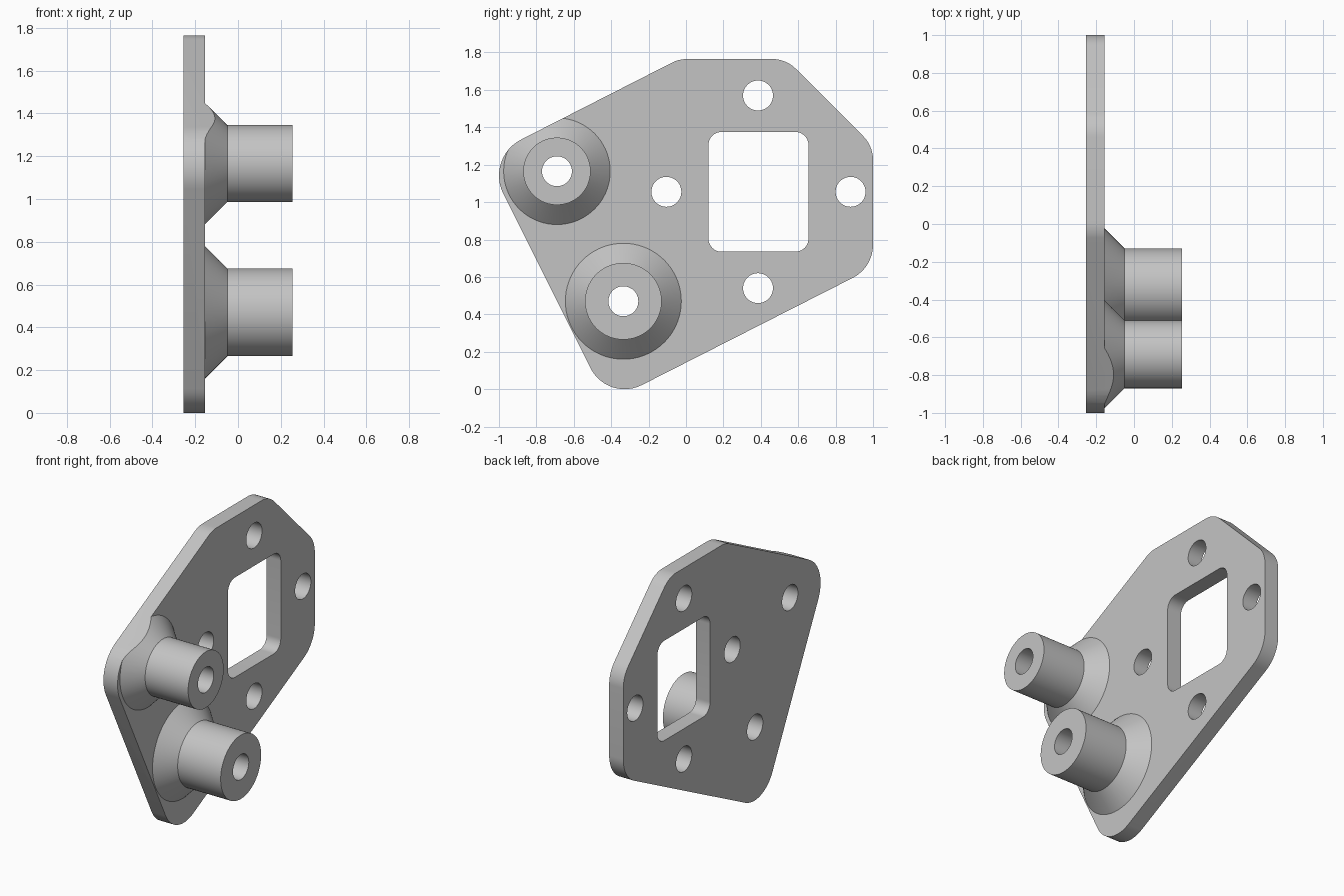
import bpy, bmesh, math
from mathutils import Vector, Matrix

cube = bpy.data.objects.get("Cube")
if cube:
    bpy.data.objects.remove(cube, do_unlink=True)

FACE_X, BACK_X, TIP_X = -0.155, -0.255, 0.255   # plate faces and boss tips
HOLE_R = 0.08

grey = bpy.data.materials.new("plain grey")
grey.use_nodes = True
grey.diffuse_color = (0.55, 0.55, 0.55, 1)
grey.node_tree.nodes["Principled BSDF"].inputs["Base Color"].default_value = grey.diffuse_color


def add_object(name, bm):
    bmesh.ops.recalc_face_normals(bm, faces=bm.faces)
    mesh = bpy.data.meshes.new(name)
    bm.to_mesh(mesh)
    bm.free()
    mesh.materials.append(grey)
    obj = bpy.data.objects.new(name, mesh)
    bpy.context.collection.objects.link(obj)
    return obj


def rounded(corners, steps=12):
    """Replace each (y, z, radius) corner by an arc."""
    points = []
    for i, (y, z, r) in enumerate(corners):
        p = Vector((y, z))
        a = (Vector(corners[i - 1][:2]) - p).normalized()
        b = (Vector(corners[(i + 1) % len(corners)][:2]) - p).normalized()
        half = a.angle(b) / 2
        centre = p + (a + b).normalized() * r / math.sin(half)
        n1, n2 = (p + d * r / math.tan(half) - centre for d in (a, b))
        start = math.atan2(n1.y, n1.x)
        sweep = math.remainder(math.atan2(n2.y, n2.x) - start, math.tau)
        for k in range(steps + 1):
            t = start + sweep * k / steps
            points.append(centre + r * Vector((math.cos(t), math.sin(t))))
    return points


def prism(name, points, x0, x1):
    bm = bmesh.new()
    face = bm.faces.new([bm.verts.new((x0, y, z)) for y, z in points])
    out = bmesh.ops.extrude_face_region(bm, geom=[face])
    moved = [v for v in out["geom"] if isinstance(v, bmesh.types.BMVert)]
    bmesh.ops.translate(bm, verts=moved, vec=(x1 - x0, 0, 0))
    return add_object(name, bm)


def lathe(name, centre, profile, segments=72):
    """Spin (x, radius) points about an axis along x, closed at both ends."""
    bm = bmesh.new()
    rings = []
    for x, r in profile:
        rings.append([bm.verts.new((x, centre[0] + r * math.cos(math.tau * k / segments),
                                    centre[1] + r * math.sin(math.tau * k / segments)))
                      for k in range(segments)])
    for low, high in zip(rings, rings[1:]):
        for k in range(segments):
            j = (k + 1) % segments
            bm.faces.new((low[k], low[j], high[j], high[k]))
    bm.faces.new(rings[0])
    bm.faces.new(rings[-1])
    return add_object(name, bm)


def combine(target, tool, operation):
    mod = target.modifiers.new("combine", "BOOLEAN")
    mod.operation, mod.object, mod.solver = operation, tool, "EXACT"
    bpy.context.view_layer.objects.active = target
    bpy.ops.object.modifier_apply(modifier=mod.name)
    bpy.data.objects.remove(tool, do_unlink=True)


# Oversized plate blank
bracket = prism("mounting_bracket", [(-1.5, -0.5), (1.5, -0.5), (1.5, 2.5), (-1.5, 2.5)],
                BACK_X, FACE_X)

# Two bosses with flared feet sunk into the plate
bosses = [((-0.335, 0.47), 0.205), ((-0.69, 1.165), 0.18)]
flare, sink = 0.105, 0.05
for centre, r in bosses:
    boss = lathe("boss", centre, [(FACE_X - sink, r + flare + sink),
                                  (FACE_X + flare, r), (TIP_X, r)])
    combine(bracket, boss, "UNION")

# Trim plate and flares to the rounded outline
outline = rounded([(-0.037, 1.765, 0.18), (0.535, 1.765, 0.18), (1, 1.30, 0.18),
                   (1, 0.65, 0.2), (-0.419, -0.071, 0.204), (-1.073, 1.237, 0.216)])
combine(bracket, prism("outline_cutter", outline, -0.5, 0.5), "INTERSECT")

# Square window
window = rounded([(0.12, 0.735, 0.07), (0.655, 0.735, 0.07),
                  (0.655, 1.375, 0.07), (0.12, 1.375, 0.07)])
combine(bracket, prism("window_cutter", window, -0.5, 0.5), "DIFFERENCE")

# Bolt holes around the window and through the bosses
holes = [(0.385, 1.57), (0.385, 0.54), (-0.105, 1.055), (0.88, 1.055)]
for centre in holes + [b[0] for b in bosses]:
    drill = lathe("drill", centre, [(-0.5, HOLE_R), (0.5, HOLE_R)], 48)
    combine(bracket, drill, "DIFFERENCE")

# Smooth the round surfaces, keep the edges sharp
bpy.ops.object.select_all(action="DESELECT")
bracket.select_set(True)
bpy.context.view_layer.objects.active = bracket
bpy.ops.object.shade_smooth_by_angle(angle=math.radians(25))
